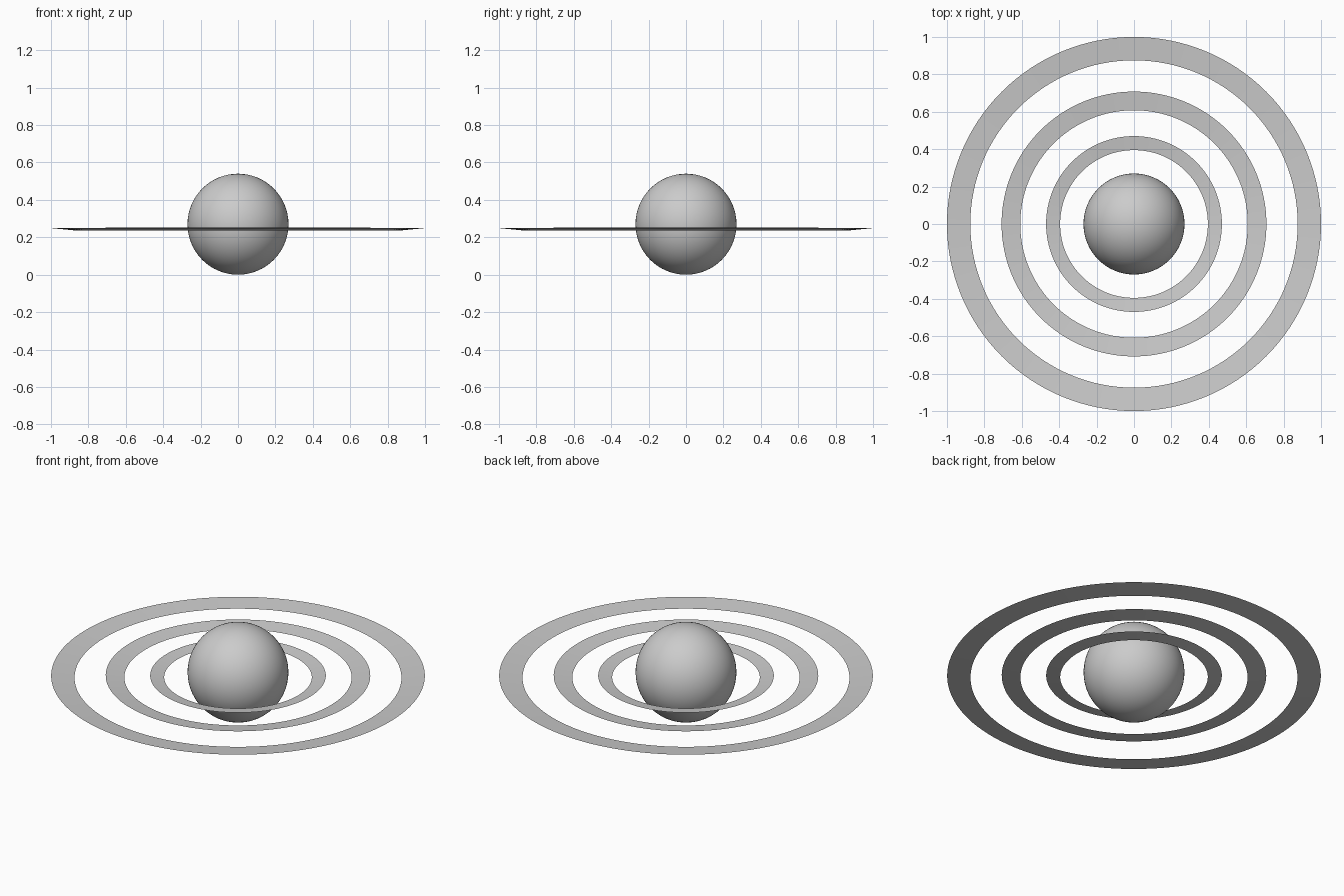
import bpy, bmesh, math

if "Cube" in bpy.data.objects:
    bpy.data.objects.remove(bpy.data.objects["Cube"])

SEGMENTS = 128


def ring(name, inner, outer, z_inner, z_outer):
    # Thin, slightly dished band: a short profile swept round the z axis
    bm = bmesh.new()
    profile = [(inner, z_inner), (outer, z_outer)]
    loops = [[bm.verts.new((r * math.cos(2 * math.pi * i / SEGMENTS),
                            r * math.sin(2 * math.pi * i / SEGMENTS), z))
              for i in range(SEGMENTS)] for r, z in profile]
    for i in range(SEGMENTS):
        j = (i + 1) % SEGMENTS
        bm.faces.new((loops[0][i], loops[1][i], loops[1][j], loops[0][j]))
    for f in bm.faces:
        f.smooth = True
    mesh = bpy.data.meshes.new(name)
    bm.to_mesh(mesh)
    bm.free()
    obj = bpy.data.objects.new(name, mesh)
    bpy.context.collection.objects.link(obj)
    return obj


# Planet
bpy.ops.mesh.primitive_uv_sphere_add(segments=64, ring_count=32, radius=0.27,
                                     location=(0, 0, 0.27))
bpy.context.object.name = "planet"
bpy.ops.object.shade_smooth()

# Three concentric rings
ring("inner_ring", 0.395, 0.47, 0.24, 0.25)
ring("middle_ring", 0.608, 0.708, 0.239, 0.251)
ring("outer_ring", 0.875, 1.0, 0.237, 0.249)
